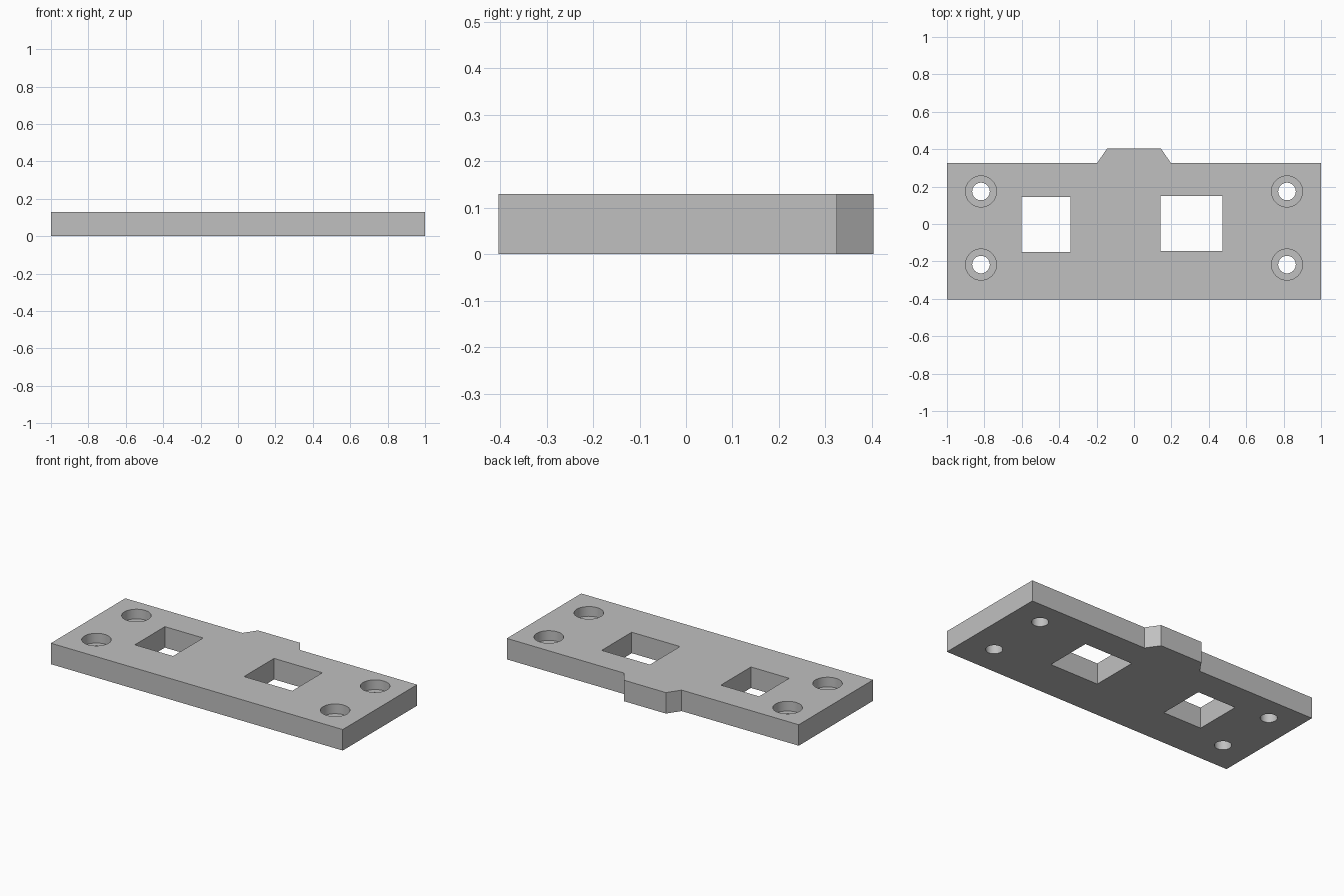
import bpy
import bmesh
from mathutils import Matrix

THICK = 0.13
BORE_DEPTH = 0.06

cube = bpy.data.objects.get("Cube")
if cube:
    bpy.data.objects.remove(cube, do_unlink=True)

grey = bpy.data.materials.new("plain_grey")
grey.use_nodes = True
colour = (0.53, 0.53, 0.53, 1)
grey.diffuse_color = colour
grey.node_tree.nodes["Principled BSDF"].inputs["Base Color"].default_value = colour


def add_object(name, bm):
    mesh = bpy.data.meshes.new(name)
    bmesh.ops.recalc_face_normals(bm, faces=bm.faces)
    bm.to_mesh(mesh)
    bm.free()
    mesh.materials.append(grey)
    obj = bpy.data.objects.new(name, mesh)
    bpy.context.collection.objects.link(obj)
    return obj


def prism(bm, outline, z0, z1):
    face = bm.faces.new([bm.verts.new((x, y, z0)) for x, y in outline])
    result = bmesh.ops.extrude_face_region(bm, geom=[face])
    verts = [v for v in result["geom"] if isinstance(v, bmesh.types.BMVert)]
    bmesh.ops.translate(bm, verts=verts, vec=(0, 0, z1 - z0))


def cylinder(bm, x, y, radius, z0, z1):
    bmesh.ops.create_cone(bm, cap_ends=True, segments=48, radius1=radius,
                          radius2=radius, depth=z1 - z0,
                          matrix=Matrix.Translation((x, y, (z0 + z1) / 2)))


def cut(target, name, bm):
    cutter = add_object(name, bm)
    cutter.hide_render = True
    mod = target.modifiers.new(name, "BOOLEAN")
    mod.operation = "DIFFERENCE"
    mod.solver = "EXACT"
    mod.object = cutter
    bpy.context.view_layer.objects.active = target
    bpy.ops.object.modifier_apply(modifier=name)
    bpy.data.objects.remove(cutter, do_unlink=True)


# Plate with a tapered tab on the back edge
bm = bmesh.new()
prism(bm, [(-1, -0.403), (1, -0.403), (1, 0.325), (0.198, 0.325),
           (0.144, 0.403), (-0.144, 0.403), (-0.198, 0.325), (-1, 0.325)],
      0, THICK)
plate = add_object("mounting_plate", bm)

# Two rectangular windows and four screw holes right through
bm = bmesh.new()
for x0, x1, y0, y1 in [(-0.602, -0.34, -0.15, 0.144),
                       (0.142, 0.473, -0.144, 0.15)]:
    prism(bm, [(x0, y0), (x1, y0), (x1, y1), (x0, y1)], -0.1, THICK + 0.1)
holes = [(x, y) for x in (-0.818, 0.818) for y in (-0.217, 0.174)]
for x, y in holes:
    cylinder(bm, x, y, 0.047, -0.1, THICK + 0.1)
cut(plate, "through_cutter", bm)

# Wide recesses for the screw heads
bm = bmesh.new()
for x, y in holes:
    cylinder(bm, x, y, 0.083, THICK - BORE_DEPTH, THICK + 0.1)
cut(plate, "recess_cutter", bm)

# Smooth round walls, sharp corners
bpy.ops.object.select_all(action="DESELECT")
plate.select_set(True)
bpy.context.view_layer.objects.active = plate
bpy.ops.object.shade_smooth_by_angle(angle=0.5)
